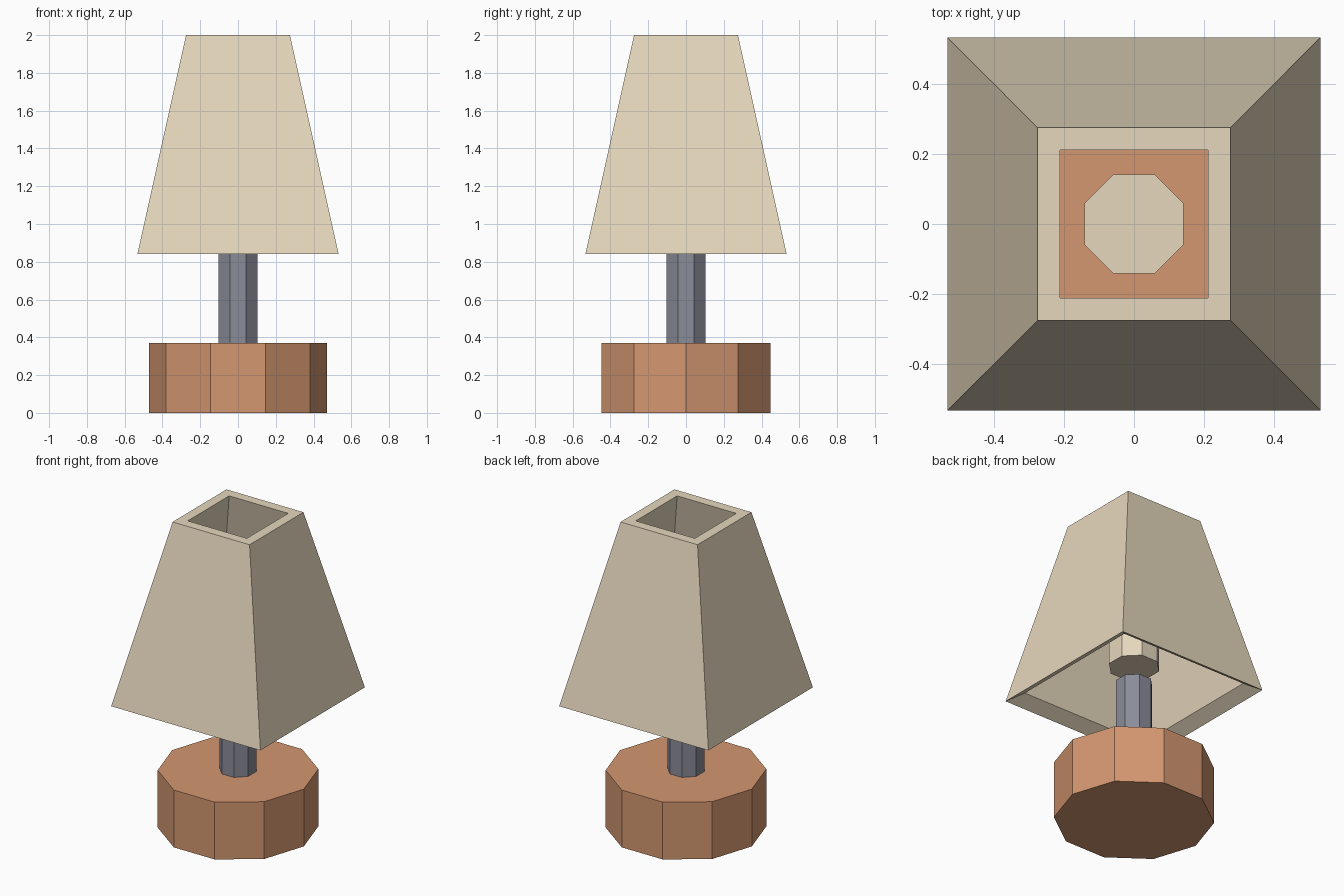
import bpy, bmesh, math

if "Cube" in bpy.data.objects:
    bpy.data.objects.remove(bpy.data.objects["Cube"])


def material(name, srgb):
    lin = [((c / 255 + 0.055) / 1.055) ** 2.4 for c in srgb]
    m = bpy.data.materials.new(name)
    m.diffuse_color = (*lin, 1)
    m.use_nodes = True
    m.node_tree.nodes["Principled BSDF"].inputs["Base Color"].default_value = m.diffuse_color
    return m


def add_object(name, bm, mat):
    bmesh.ops.recalc_face_normals(bm, faces=bm.faces)
    mesh = bpy.data.meshes.new(name)
    bm.to_mesh(mesh)
    bm.free()
    mesh.materials.append(mat)
    ob = bpy.data.objects.new(name, mesh)
    bpy.context.collection.objects.link(ob)
    return ob


def ring(bm, sides, radius, z, turn):
    step = 2 * math.pi / sides
    return [bm.verts.new((radius * math.cos((i + turn) * step),
                          radius * math.sin((i + turn) * step), z))
            for i in range(sides)]


def bridge(bm, a, b):
    for i in range(len(a)):
        j = (i + 1) % len(a)
        bm.faces.new((a[i], a[j], b[j], b[i]))


def prism(name, sides, radius, z0, z1, mat, turn=0.0):
    bm = bmesh.new()
    low, high = ring(bm, sides, radius, z0, turn), ring(bm, sides, radius, z1, turn)
    bridge(bm, low, high)
    bm.faces.new(low)
    bm.faces.new(high)
    return add_object(name, bm, mat)


terracotta = material("terracotta", (212, 151, 112))
steel = material("blue grey", (138, 140, 153))
cream = material("cream", (230, 215, 189))

# Ten-sided base, octagonal pole, octagonal bulb floating over the pole
prism("base", 10, 0.47, 0.0, 0.37, terracotta)
prism("pole", 8, 0.111, 0.37, 0.925, steel, 0.5)
prism("bulb", 8, 0.153, 1.03, 1.35, cream, 0.5)

# Square hollow shade: outer wall, flat top rim, inner wall, sloped lower rim
bm = bmesh.new()
profile = [(0.533, 0.84), (0.275, 2.0), (0.211, 2.0), (0.453, 0.89)]
rings = [ring(bm, 4, half * math.sqrt(2), z, 0.5) for half, z in profile]
for i in range(4):
    bridge(bm, rings[i], rings[(i + 1) % 4])
add_object("lampshade", bm, cream)
